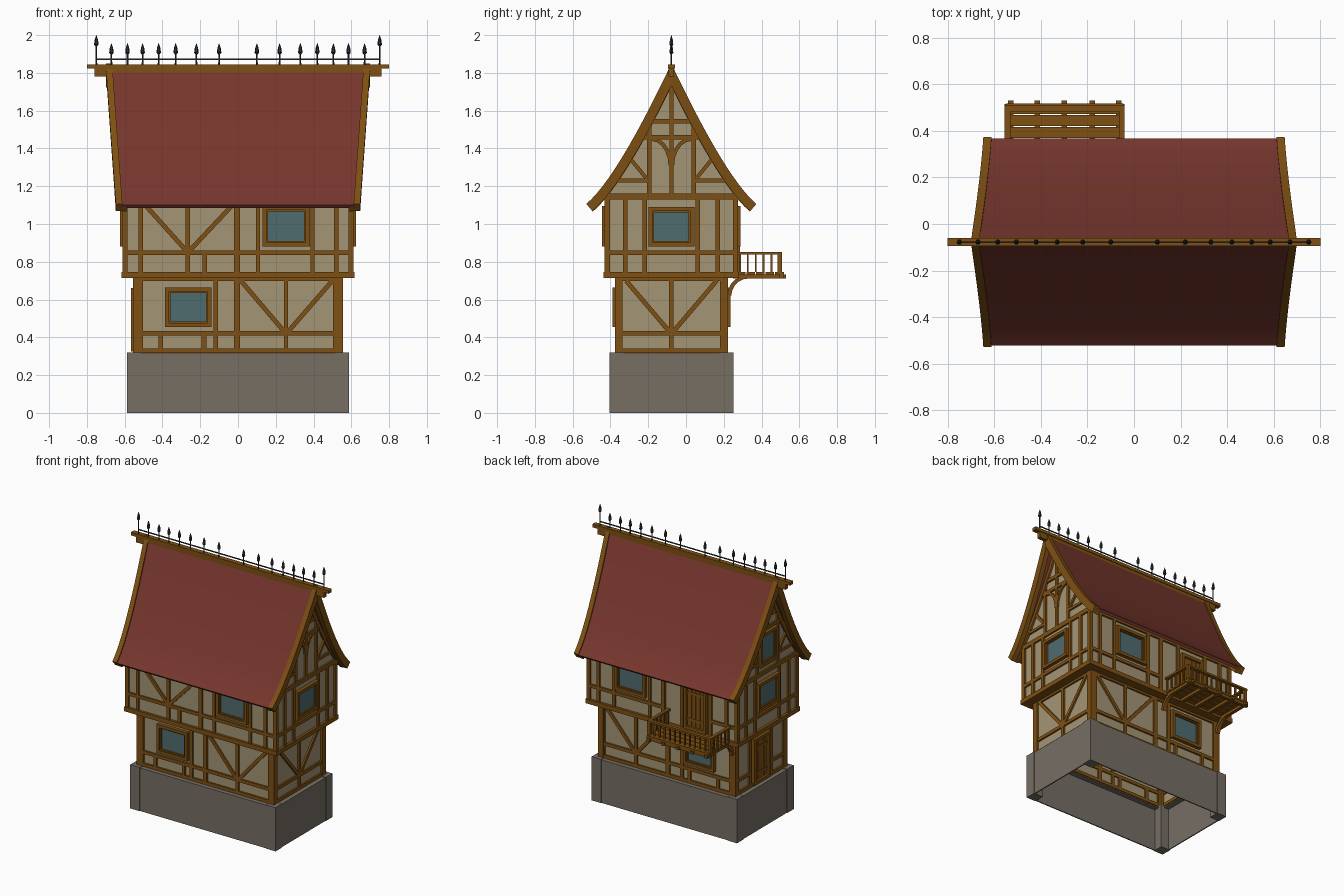
import bpy, bmesh, math
from mathutils import Vector as V

if "Cube" in bpy.data.objects:
    bpy.data.objects.remove(bpy.data.objects["Cube"])

def material(name, c):
    m = bpy.data.materials.new(name)
    m.diffuse_color = (*c, 1)
    m.use_nodes = True
    m.node_tree.nodes["Principled BSDF"].inputs["Base Color"].default_value = m.diffuse_color
    return m

PLASTER = material("plaster", (.37, .30, .18))
WOOD = material("oak timber", (.21, .08, .006))
ROOF = material("red roof", (.18, .037, .026))
STONE = material("grey stone", (.18, .156, .127))
GLASS = material("blue glass", (.08, .15, .16))
IRON = material("black iron", (.025, .03, .035))
C = -.0775                      # y of the house centre line
parts = {}

def part(name, mat):
    if name not in parts:
        parts[name] = (bmesh.new(), mat)
    return parts[name][0]

def hexa(bm, p):
    v = [bm.verts.new(q) for q in p]
    for f in ((3, 2, 1, 0), (4, 5, 6, 7), (0, 1, 5, 4), (1, 2, 6, 5), (2, 3, 7, 6), (3, 0, 4, 7)):
        bm.faces.new([v[i] for i in f])

def box(bm, x0, x1, y0, y1, z0, z1):
    hexa(bm, [(x, y, z) for z in (z0, z1) for x, y in ((x0, y0), (x1, y0), (x1, y1), (x0, y1))])

def ngon(bm, pts):
    bm.faces.new([bm.verts.new(p) for p in pts])

def plane(side, hx, hy):
    """Map wall coordinates (u, v, depth outwards) to space."""
    return {"front": lambda u, v, d: (u, C - hy - d, v), "back": lambda u, v, d: (u, C + hy + d, v),
            "right": lambda u, v, d: (hx + d, C + u, v), "left": lambda u, v, d: (-hx - d, C + u, v)}[side]

def beam(bm, f, a, b, w=.024, d=.012):
    a, b = V(a), V(b)
    n = (b - a).normalized().orthogonal() * w / 2
    q = (a - n, b - n, b + n, a + n)
    hexa(bm, [f(p.x, p.y, k) for k in (-.008, d) for p in q])

def post(bm, f, u, z0, z1, w=.024):
    beam(bm, f, (u, z0), (u, z1), w)

def rail(bm, f, u0, u1, z, w=.024):
    beam(bm, f, (u0, z), (u1, z), w)

def frame(bm, f, u0, u1, z0, z1, w, d):
    for z in (z0 + w / 2, z1 - w / 2):
        beam(bm, f, (u0, z), (u1, z), w, d)
    for u in (u0 + w / 2, u1 - w / 2):
        beam(bm, f, (u, z0 + w), (u, z1 - w), w, d)

def window(f, u0, u1, z0, z1):
    bm = part("window_frames", WOOD)
    frame(bm, f, u0, u1, z0, z1, .022, .026)
    frame(bm, f, u0 + .02, u1 - .02, z0 + .02, z1 - .02, .01, .016)
    ngon(part("window_glass", GLASS), [f(u, z, .006) for u, z in ((u0, z0), (u1, z0), (u1, z1), (u0, z1))])

def door(f, u, w, z0, z1):
    bm = part("doors", WOOD)
    frame(bm, f, u - w / 2, u + w / 2, z0, z1, .022, .024)
    for i in range(4):              # vertical planks
        s = (w - .04) / 4
        beam(bm, f, (u - w / 2 + .02 + s * (i + .5), z0), (u - w / 2 + .02 + s * (i + .5), z1), s - .004, .009)
    for z in (z0 + .07, z1 - .08):
        rail(bm, f, u - w / 2 + .02, u + w / 2 - .02, z, .02)

# roof curve: half distance from the ridge and height
def curve(t, o=0):
    a, b, c = V((0, 1.83)), V((.2816, 1.239)), V((.445, 1.10))
    p = a * (1 - t) ** 2 + b * 2 * t * (1 - t) + c * t * t
    tg = ((b - a) * (1 - t) + (c - b) * t).normalized()
    return V((0, p.y + o * 2.33)) if t == 0 else p + V((-tg.y, tg.x)) * o

def gable_x(t):
    return .70 - .053 * (1.83 - curve(t).y) / .73

def sweep(bm, xa, xb, o0, o1, n=12):
    for s in (-1, 1):
        rows = []
        for i in range(n + 1):
            t = i / n
            rows.append([bm.verts.new((x, C + s * curve(t, o).x, curve(t, o).y))
                         for x, o in ((xa(t), o0), (xb(t), o0), (xb(t), o1), (xa(t), o1))])
        for r, q in zip(rows, rows[1:]):
            for k in range(4):
                bm.faces.new((r[k], r[(k + 1) % 4], q[(k + 1) % 4], q[k]))
        bm.faces.new(rows[0])
        bm.faces.new(rows[-1])

# stone base, open below, with corner piers and a ledge
bm = part("stone_base", STONE)
X, Y = .58, .32
for s in (-1, 1):
    box(bm, -X, X, C + s * Y - .004, C + s * Y + .004, 0, .315)
    box(bm, s * X - .004, s * X + .004, C - Y, C + Y, 0, .315)
    box(bm, -X, X, C + s * .30 - .02, C + s * .30 + .02, .307, .315)
    box(bm, s * .56 - .02, s * .56 + .02, C - Y, C + Y, .307, .315)
    for r in (-1, 1):
        x, y = s * .55, C + r * .29
        box(bm, x - .038, x + .038, y - .038, y + .038, 0, .32)

# plaster walls and gable ends
bm = part("plaster_walls", PLASTER)
LX, LY, UX, UY = .543, .286, .598, .340
for s in (-1, 1):
    for hx, hy, z0, z1 in ((LX, LY, .315, .73), (UX, UY, .73, 1.185)):
        ngon(bm, [(x, C + s * hy, z) for x, z in ((-hx, z0), (hx, z0), (hx, z1), (-hx, z1))])
    ngon(bm, [(s * LX, C + y, z) for y, z in ((-LY, .315), (LY, .315), (LY, .73), (-LY, .73))])
    side = [curve(i / 12, -.012) for i in range(1, 9)]
    outline = [(UY, .73), (UY, 1.185)] + [(p.x, p.y) for p in reversed(side)] + [(0, 1.80)]
    outline += [(-y, z) for y, z in reversed(outline[:-1])]
    ngon(bm, [(s * UX, C + y, z) for y, z in outline])

# floor plates and corner posts
bm = part("main_frame", WOOD)
for s in (-1, 1):
    box(bm, -.617, .617, C + s * .32 - .038, C + s * .32 + .038, .715, .747)
    box(bm, s * .577 - .04, s * .577 + .04, C - .358, C + .358, .715, .747)
    box(bm, -.61, .61, C + s * .341 - .011, C + s * .341 + .011, 1.13, 1.16)
    for r in (-1, 1):
        box(bm, *sorted((s * .515, s * .556)), *sorted((C + r * .258, C + r * .299)), .32, .715)
        box(bm, *sorted((s * .584, s * .611)), *sorted((C + r * .326, C + r * .353)), .747, 1.16)

# long walls: front and back share one layout
bm = part("wall_timbers", WOOD)
for name in ("front", "back"):
    f = plane(name, LX, LY)
    for z in (.33, .422):
        rail(bm, f, -.52, .52, z)
    rail(bm, f, -.52, .52, .706, .016)
    for u in (-.515, -.118, -.005, .255, .515):
        post(bm, f, u, .32, .715, .03 if u == -.005 else .022)
    for u in (-.41, -.18):
        post(bm, f, u, .32, .42)
    beam(bm, f, (.015, .70), (.245, .43))
    beam(bm, f, (.50, .70), (.265, .43))
    window(f, -.387, -.14, .455, .665)
    f = plane(name, UX, UY)
    for u in (-.515, -.005, .105, .395, .52):
        post(bm, f, u, .74, 1.17, .03 if u == -.005 else .022)
    window(f, .13, .38, .88, 1.095)
    if name == "front":
        rail(bm, f, -.6, .6, .847)
        post(bm, f, -.265, .74, 1.15)
        post(bm, f, -.175, .74, .85)
        beam(bm, f, (-.50, 1.11), (-.275, .86))
        beam(bm, f, (-.02, 1.11), (-.255, .86))
    else:
        rail(bm, f, -.005, .6, .847)
        rail(bm, f, -.6, -.37, .847)
        for u in (-.385, -.155):
            post(bm, f, u, .74, 1.15)
        door(f, -.27, .18, .747, 1.09)

# short walls and gables
for name in ("right", "left"):
    f = plane(name, LX, LY)
    rail(bm, f, -.27, .27, .33)
    rail(bm, f, -.27, .27, .706, .016)
    if name == "right":
        rail(bm, f, -.27, .27, .422)
        post(bm, f, 0, .32, .71)
        for s in (-1, 1):
            beam(bm, f, (s * .24, .70), (s * .01, .43))
    else:
        door(f, 0, .19, .325, .66)
        for s in (-1, 1):
            post(bm, f, s * .125, .32, .71)
            rail(bm, f, s * .125, s * .27, .422)
    f = plane(name, UX, UY)
    rail(bm, f, -.33, .33, .847)
    rail(bm, f, -.352, .352, 1.145, .032)
    window(f, -.122, .122, .88, 1.09)
    for z, h in ((1.46, .175), (1.545, .125)):
        rail(bm, f, -h, h, z)
    post(bm, f, 0, 1.16 if name == "right" else 1.46, 1.79, .022)
    for s in (-1, 1):
        for u in (.14, .245):
            post(bm, f, s * u, .74, 1.14)
        post(bm, f, s * .118, 1.15, 1.54)
        rail(bm, f, s * .118, s * .30, 1.23, .02)
        beam(bm, f, (s * .135, 1.245), (s * .225, 1.355), .02)
        if name == "right":         # curved braces
            arc = [(s * (.105 - .1 * math.cos(a)), 1.31 + .14 * math.sin(a))
                   for a in (i * math.pi / 10 for i in range(6))]
            for a, b in zip(arc, arc[1:]):
                beam(bm, f, a, b, .02)
    if name == "left":
        window(f, -.1, .1, 1.2, 1.44)

# roof, barge boards and ridge
sweep(part("roof", ROOF), lambda t: .02 - gable_x(t), lambda t: gable_x(t) - .02, 0, -.02)
for s in (-1, 1):
    sweep(part("barge_boards", WOOD), lambda t: s * (gable_x(t) - .035), lambda t: s * gable_x(t), .008, -.042)
    sweep(part("gable_rafters", WOOD), lambda t: s * .59, lambda t: s * .612, -.012, -.045)
bm = part("ridge_beams", WOOD)
box(bm, -.80, .80, C - .018, C + .018, 1.822, 1.845)
box(bm, -.76, .76, C - .014, C + .014, 1.78, 1.822)

# iron ridge cresting
def lathe(bm, x, y, prof, n=6):
    rings = [[bm.verts.new((x + r * math.cos(k * math.tau / n), y + r * math.sin(k * math.tau / n), z))
              for k in range(n)] for r, z in prof]
    for a, b in zip(rings, rings[1:]):
        for k in range(n):
            bm.faces.new((a[k], a[(k + 1) % n], b[(k + 1) % n], b[k]))

bm = part("ridge_spikes", IRON)
for x in (.10, .22, .33, .42, .505, .585, .67, .75):
    top = 2.0 if x == .75 else 1.957
    for s in (-1, 1):
        lathe(bm, s * x, C, [(.006, 1.84), (.004, 1.86), (.004, top - .06), (.012, top - .05),
                             (.009, top - .025), (.0005, top)])
box(part("ridge_wire", IRON), -.75, .75, C - .003, C + .003, 1.868, 1.875)

# balcony on the back
bm = part("balcony_deck", WOOD)
for i in range(5):
    y = .268 + i * .051
    box(bm, -.55, -.045, y, y + .046, .732, .746)
for x in (-.53, -.415, -.3, -.18, -.065):
    box(bm, x - .012, x + .012, .25, .53, .712, .732)
box(bm, -.555, -.04, .495, .515, .712, .732)
bm = part("balcony_railing", WOOD)
box(bm, -.555, -.04, .483, .508, .838, .852)
for x in (-.543, -.052):
    box(bm, x - .012, x + .012, .27, .505, .838, .852)
    box(bm, x - .011, x + .011, .485, .507, .746, .84)
    for i in range(5):
        y = .285 + i * .042
        box(bm, x - .005, x + .005, y - .005, y + .005, .746, .84)
for i in range(1, 12):
    x = -.543 + i * .491 / 12
    box(bm, x - .005, x + .005, .49, .50, .746, .84)
bm = part("balcony_brackets", WOOD)
for x in (-.53, -.065):
    arc = [(.335 - .095 * math.cos(a), .62 + .092 * math.sin(a)) for a in (i * math.pi / 10 for i in range(6))]
    for (y0, z0), (y1, z1) in zip(arc, arc[1:]):
        hexa(bm, [(u, y, z) for u in (x - .013, x + .013)
                  for y, z in ((y0, z0), (y1, z1), (y1 - .018, z1 + .012), (y0 - .018, z0 + .012))])

# write the objects
for name, (bm, mat) in parts.items():
    bmesh.ops.recalc_face_normals(bm, faces=bm.faces)
    me = bpy.data.meshes.new(name)
    bm.to_mesh(me)
    bm.free()
    me.materials.append(mat)
    ob = bpy.data.objects.new(name, me)
    bpy.context.collection.objects.link(ob)
    if name in ("roof", "barge_boards", "gable_rafters", "ridge_spikes"):
        bpy.context.view_layer.objects.active = ob
        ob.select_set(True)
        bpy.ops.object.shade_smooth_by_angle(angle=.6)
        ob.select_set(False)
